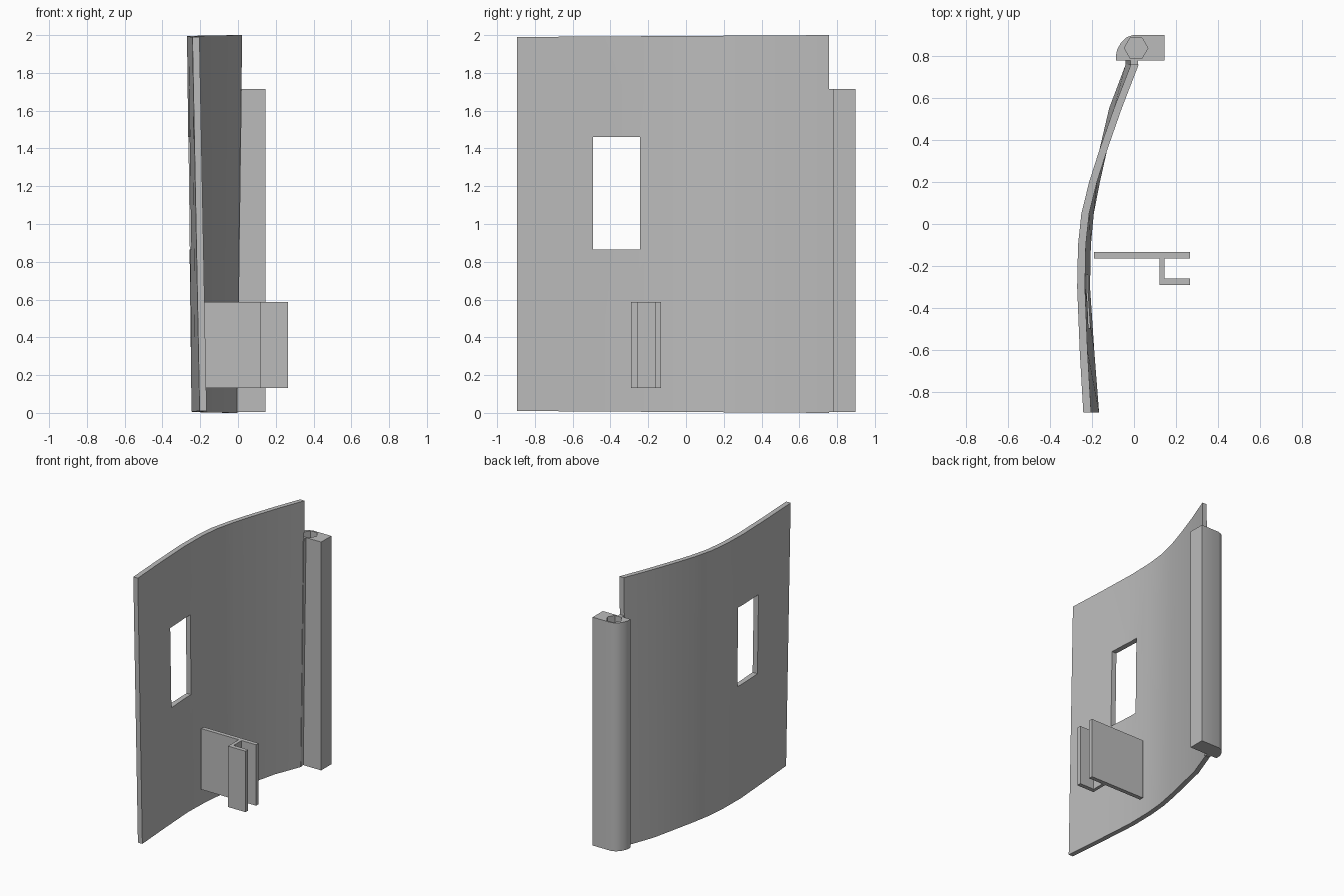
import bpy, bmesh, math

old = bpy.data.objects.get("Cube")
if old:
    bpy.data.objects.remove(old, do_unlink=True)

grey = bpy.data.materials.new("light_grey")
grey.use_nodes = True
grey.diffuse_color = (0.5, 0.5, 0.5, 1)
grey.node_tree.nodes["Principled BSDF"].inputs["Base Color"].default_value = (0.5, 0.5, 0.5, 1)


def loft(name, rings):
    """Closed solid joining a row of equal-sized cross-sections."""
    bm = bmesh.new()
    rows = [[bm.verts.new(p) for p in ring] for ring in rings]
    n = len(rows[0])
    for a, b in zip(rows, rows[1:]):
        for i in range(n):
            j = (i + 1) % n
            bm.faces.new((a[i], a[j], b[j], b[i]))
    bm.faces.new(rows[0])
    bm.faces.new(rows[-1])
    bmesh.ops.recalc_face_normals(bm, faces=bm.faces)
    mesh = bpy.data.meshes.new(name)
    bm.to_mesh(mesh)
    bm.free()
    mesh.materials.append(grey)
    ob = bpy.data.objects.new(name, mesh)
    bpy.context.collection.objects.link(ob)
    return ob


def prism(name, outline, z0, z1):
    return loft(name, [[(x, y, z) for x, y in outline] for z in (z0, z1)])


def box(name, x0, x1, y0, y1, z0, z1):
    return prism(name, [(x0, y0), (x1, y0), (x1, y1), (x0, y1)], z0, z1)


def cut(ob, cutter):
    mod = ob.modifiers.new("cut", "BOOLEAN")
    mod.object = cutter
    mod.solver = "EXACT"
    cutter.hide_render = True
    cutter.hide_viewport = True
    cutter.display_type = "WIRE"


def smooth(ob):
    bpy.ops.object.select_all(action="DESELECT")
    ob.select_set(True)
    bpy.context.view_layer.objects.active = ob
    bpy.ops.object.shade_smooth_by_angle(angle=math.radians(28))


# Curved panel: outer x along y at the bottom and the top, slightly twisted
THICK = 0.037
profile = [  # y, bottom x, top x
    (-0.895, -0.203, -0.241), (-0.6, -0.226, -0.258), (-0.3, -0.246, -0.27),
    (-0.1, -0.242, -0.266), (0.05, -0.228, -0.25), (0.2, -0.199, -0.213),
    (0.35, -0.165, -0.165), (0.55, -0.118, -0.095), (0.757, -0.04, -0.015),
]
rings = []
for y, xb, xt in profile:
    lift = 0.01 * (0.757 - y) / 1.65
    rings.append([(xb, y, lift), (xb + THICK, y, lift),
                  (xt + THICK, y, 2 - lift), (xt, y, 2 - lift)])
panel = loft("curved_panel", rings)
smooth(panel)

# Window opening
cut(panel, box("window_cutter", -0.5, 0.1, -0.493, -0.243, 0.865, 1.46))

# Strip joining the panel to the post
loft("joining_strip", [[(-0.04, y, 0.005), (-0.003, y, 0.005),
                        (0.02, y, 1.715), (-0.017, y, 1.715)] for y in (0.75, 0.78)])

# Post with one rounded corner and a hexagonal socket in its top
post = prism("hinge_post", [(0.145, 0.777), (0.145, 0.898), (-0.005, 0.898),
                            (-0.038, 0.886), (-0.062, 0.862), (-0.08, 0.828),
                            (-0.085, 0.805), (-0.085, 0.777)], 0.005, 1.715)
smooth(post)
hexagon = [(0.01 + 0.056 * math.cos(k * math.pi / 3),
            0.836 + 0.056 * math.sin(k * math.pi / 3)) for k in range(6)]
cut(post, prism("socket_cutter", hexagon, 1.4, 1.8))

# Bracket: long plate, web and short plate in one outline
prism("bracket", [(-0.19, -0.133), (-0.19, -0.164), (0.12, -0.164), (0.12, -0.29),
                  (0.265, -0.29), (0.265, -0.258), (0.145, -0.258), (0.145, -0.164),
                  (0.265, -0.164), (0.265, -0.133)], 0.132, 0.588)
